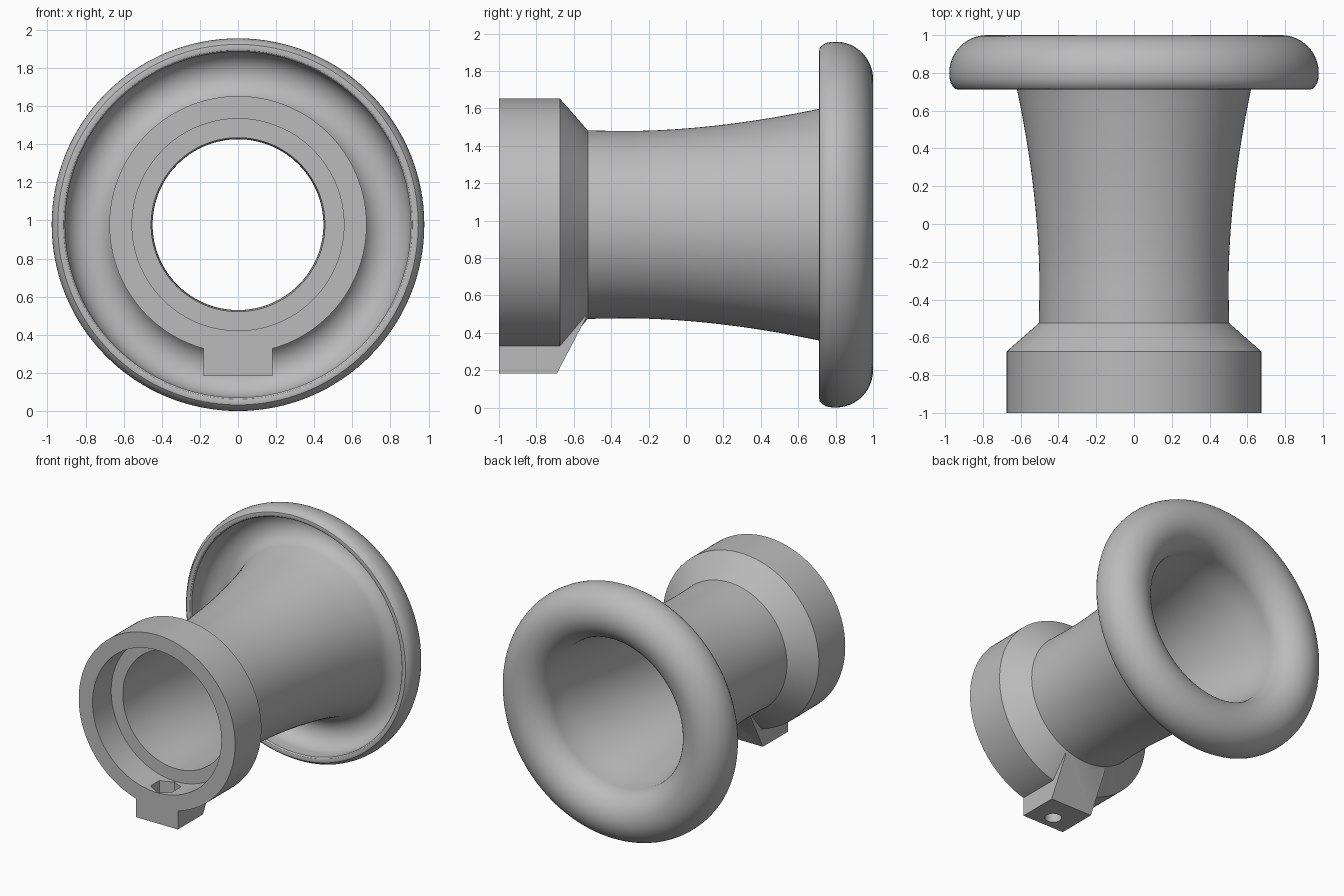
import bpy, bmesh, math
from mathutils import Matrix, Vector

if "Cube" in bpy.data.objects:
    bpy.data.objects.remove(bpy.data.objects["Cube"])

AXIS = 0.978      # height of the horn's centre line
SEGMENTS = 128

grey = bpy.data.materials.new("plain grey")
grey.use_nodes = True
grey.diffuse_color = (0.5, 0.5, 0.5, 1)
grey.node_tree.nodes["Principled BSDF"].inputs["Base Color"].default_value = (0.5, 0.5, 0.5, 1)


def make_object(name, bm):
    bmesh.ops.recalc_face_normals(bm, faces=bm.faces)
    mesh = bpy.data.meshes.new(name)
    bm.to_mesh(mesh)
    bm.free()
    mesh.materials.append(grey)
    obj = bpy.data.objects.new(name, mesh)
    bpy.context.collection.objects.link(obj)
    return obj


def revolve(name, profile):
    """Spin a closed (y, radius) profile around the centre line."""
    bm = bmesh.new()
    rings = []
    for i in range(SEGMENTS):
        a = math.tau * i / SEGMENTS
        rings.append([bm.verts.new((r * math.sin(a), y, AXIS + r * math.cos(a))) for y, r in profile])
    n = len(profile)
    for i in range(SEGMENTS):
        a, b = rings[i], rings[(i + 1) % SEGMENTS]
        for j in range(n):
            k = (j + 1) % n
            bm.faces.new((a[j], a[k], b[k], b[j]))
    return make_object(name, bm)


def prism(name, outline, half_width):
    """Extrude a (y, z) outline across x."""
    bm = bmesh.new()
    face = bm.faces.new([bm.verts.new((-half_width, y, AXIS + z)) for y, z in outline])
    new = bmesh.ops.extrude_face_region(bm, geom=[face])["geom"]
    bmesh.ops.translate(bm, vec=Vector((2 * half_width, 0, 0)),
                        verts=[v for v in new if isinstance(v, bmesh.types.BMVert)])
    return make_object(name, bm)


def upright_cutter(name, sides, radius, y, low, high):
    bm = bmesh.new()
    bmesh.ops.create_cone(bm, cap_ends=True, segments=sides, radius1=radius, radius2=radius, depth=high - low,
                          matrix=Matrix.Translation((0, y, AXIS + (low + high) / 2)))
    # Points of the shape lie along y
    obj = make_object(name, bm)
    obj.hide_render = True
    return obj


def combine(target, other, operation):
    mod = target.modifiers.new(operation.lower(), "BOOLEAN")
    mod.operation, mod.solver, mod.object = operation, "EXACT", other
    bpy.context.view_layer.objects.active = target
    bpy.ops.object.modifier_apply(modifier=mod.name)
    bpy.data.objects.remove(other)


def arc(radius, start, end, steps):
    """Arc of the rolled rim as (y, radius) points; 0 degrees is outermost."""
    angles = [math.radians(start + (end - start) * i / steps) for i in range(steps + 1)]
    return [(0.80 + radius * math.sin(a), 0.778 + radius * math.cos(a)) for a in angles]


def neck(y):
    """Outer radius of the flaring neck."""
    return 0.501 + 0.118 * max(0, (y + 0.3) / 1.01) ** 1.8 + 0.06 * min(0, y + 0.3) ** 2


# Horn: collar, flaring neck, rolled rim, bore and front recess in one profile
neck_steps = [-0.525 + 1.235 * i / 20 for i in range(21)]
outside = [(-1, 0.675), (-0.675, 0.675)] + [(y, neck(y)) for y in neck_steps]
rolled_inside = arc(0.13, 168, 0, 20)
lip = [(0.725, 0.907), (0.716, 0.915), (0.712, 0.93), (0.715, 0.946), (0.726, 0.957)]
rolled_outside = arc(0.2, -15, 180, 32)
bore = [(y, neck(y) - 0.053) for y in reversed(neck_steps)]
recess = [(-0.77, 0.456), (-0.77, 0.556), (-1, 0.556)]
horn = revolve("horn", outside + rolled_inside + lip + rolled_outside + bore + recess)

# Screw block under the collar
block = prism("screw_block", [(-1, -0.795), (-0.69, -0.795), (-0.53, -0.49),
                              (-0.62, -0.5), (-0.78, -0.58), (-1, -0.58)], 0.181)
combine(horn, block, "UNION")

# Hexagonal nut pocket and screw hole
combine(horn, upright_cutter("nut_cutter", 6, 0.107, -0.89, -0.67, -0.5), "DIFFERENCE")
combine(horn, upright_cutter("screw_cutter", 32, 0.06, -0.89, -0.9, -0.5), "DIFFERENCE")

bpy.ops.object.select_all(action="DESELECT")
horn.select_set(True)
bpy.context.view_layer.objects.active = horn
bpy.ops.object.shade_smooth_by_angle(angle=math.radians(30))
